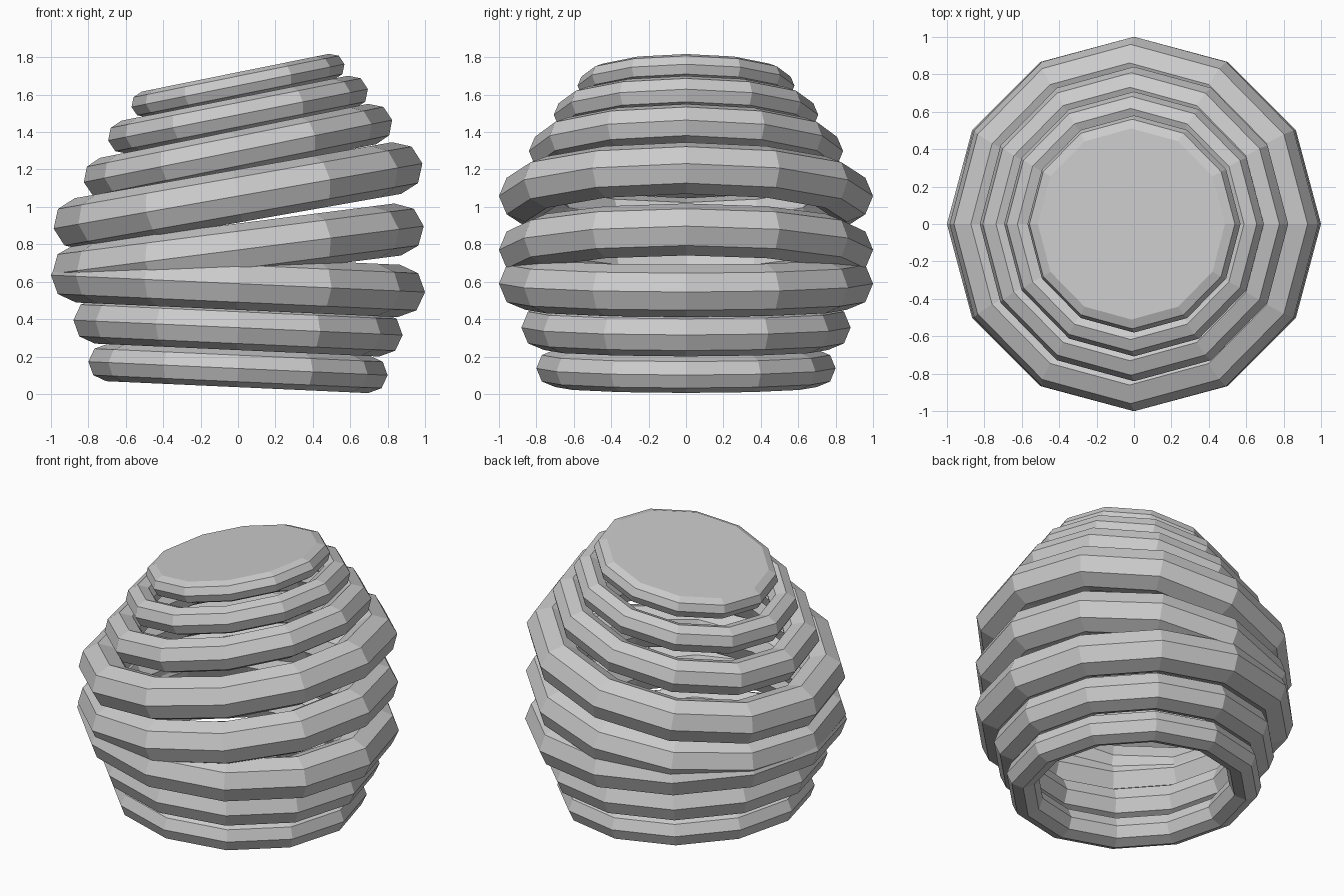
import bpy
import math

if "Cube" in bpy.data.objects:
    bpy.data.objects.remove(bpy.data.objects["Cube"])

SIDES = 12   # sides around each ring
TUBE = 8     # sides around the tube

# (centre height, ring radius, tube radius, tilt in degrees; positive = right side up)
RINGS = [
    (0.137, 0.70, 0.100, -2.6),
    (0.355, 0.76, 0.120, -2.6),
    (0.590, 0.86, 0.140, -2.6),
    (0.770, 0.86, 0.140, 7.3),
    (1.058, 0.86, 0.140, 10.0),
    (1.298, 0.73, 0.110, 11.4),
    (1.492, 0.617, 0.090, 11.2),
    (1.648, 0.51, 0.070, 11.4),
]


def make_part(name, verts, faces, height, tilt):
    mesh = bpy.data.meshes.new(name)
    mesh.from_pydata(verts, [], faces)
    mesh.update()
    obj = bpy.data.objects.new(name, mesh)
    obj.location.z = height
    obj.rotation_euler.y = -math.radians(tilt)
    bpy.context.collection.objects.link(obj)
    return obj


def polar(radius, i, z):
    a = 2 * math.pi * i / SIDES
    return (radius * math.cos(a), radius * math.sin(a), z)


def make_ring(name, height, radius, tube, tilt):
    verts = []
    for i in range(SIDES):
        for j in range(TUBE):
            b = 2 * math.pi * j / TUBE
            verts.append(polar(radius + tube * math.cos(b), i, tube * math.sin(b)))
    faces = []
    for i in range(SIDES):
        n = (i + 1) % SIDES
        for j in range(TUBE):
            k = (j + 1) % TUBE
            faces.append((i * TUBE + j, n * TUBE + j, n * TUBE + k, i * TUBE + k))
    return make_part(name, verts, faces, height, tilt)


# Stacked, tilted straw coils
for index, ring in enumerate(RINGS):
    make_ring(f"hive_coil_{index + 1}", *ring)

# Flat lid flush with the crest of the top coil
height, radius, tube, tilt = RINGS[-1]
make_part("hive_lid", [polar(radius, i, tube) for i in range(SIDES)],
          [tuple(range(SIDES))], height, tilt)
